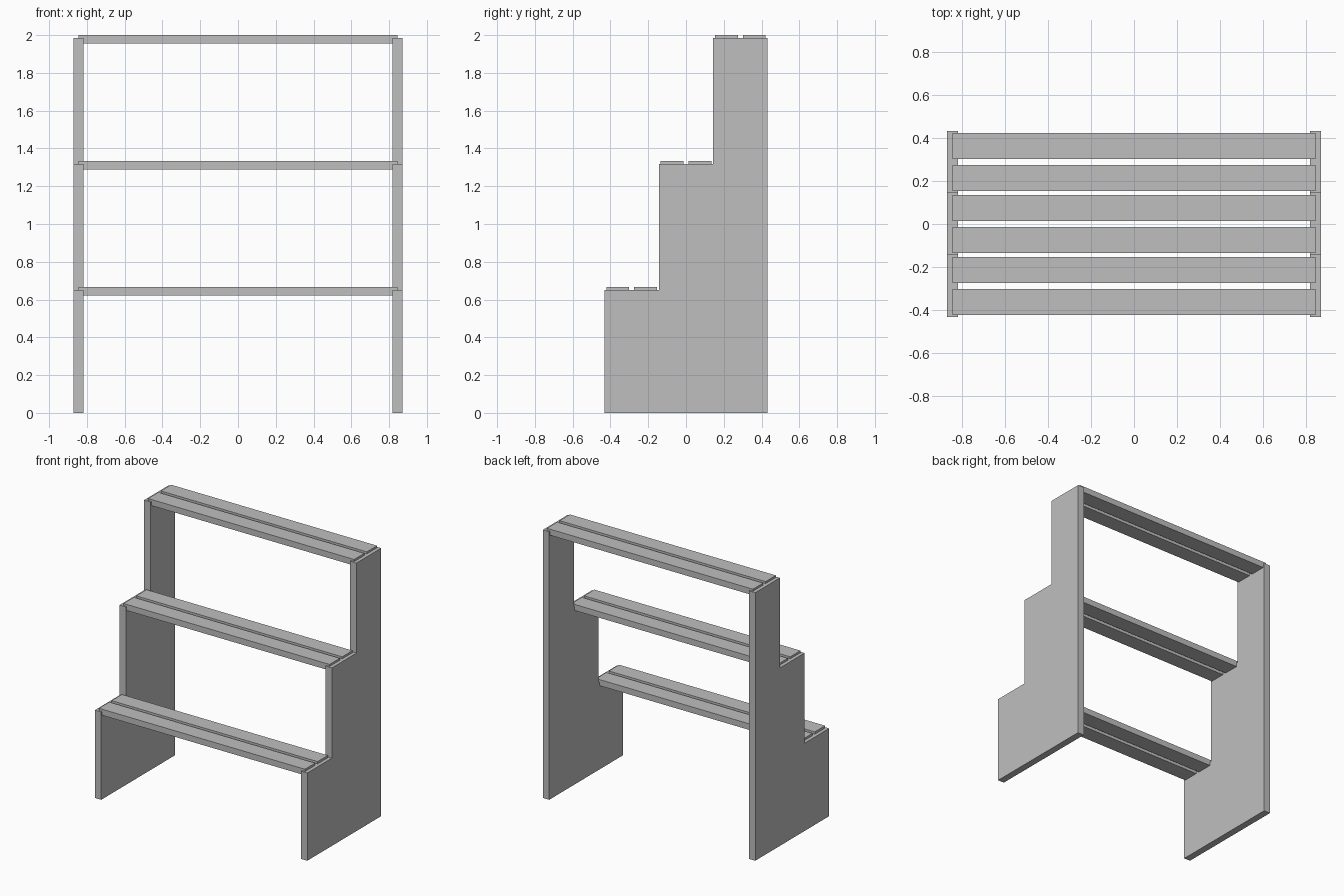
import bpy
import bmesh

cube = bpy.data.objects.get("Cube")
if cube:
    bpy.data.objects.remove(cube, do_unlink=True)

STEPS = 3
HALF_DEPTH = 0.432
TREAD = 2 * HALF_DEPTH / STEPS
PANEL_OUTER, PANEL_INNER = 0.87, 0.818
SLAT_HALF_LENGTH, SLAT_WIDTH, SLAT_THICK = 0.844, 0.12, 0.045
PANEL_TOPS = [0.65, 1.318, 1.985]
SLAT_TOPS = [0.667, 1.333, 2.0]

grey = bpy.data.materials.new("plain grey")
grey.use_nodes = True
colour = (0.52, 0.52, 0.52, 1)
grey.diffuse_color = colour
grey.node_tree.nodes["Principled BSDF"].inputs["Base Color"].default_value = colour


def add_object(name, bm):
    bmesh.ops.recalc_face_normals(bm, faces=bm.faces)
    mesh = bpy.data.meshes.new(name)
    bm.to_mesh(mesh)
    bm.free()
    mesh.materials.append(grey)
    obj = bpy.data.objects.new(name, mesh)
    bpy.context.collection.objects.link(obj)


def side_panel(name, side):
    # Stepped outline in the y-z plane, extruded to the panel thickness
    outline = [(HALF_DEPTH, 0), (-HALF_DEPTH, 0)]
    for i, top in enumerate(PANEL_TOPS):
        front = -HALF_DEPTH + i * TREAD
        outline += [(front, top), (front + TREAD, top)]
    bm = bmesh.new()
    # Each riser starts at the previous tread's back corner
    face = bm.faces.new([bm.verts.new((side * PANEL_INNER, y, z)) for y, z in outline])
    result = bmesh.ops.extrude_face_region(bm, geom=[face])
    moved = [v for v in result["geom"] if isinstance(v, bmesh.types.BMVert)]
    bmesh.ops.translate(bm, verts=moved, vec=(side * (PANEL_OUTER - PANEL_INNER), 0, 0))
    add_object(name, bm)


def slat(name, y, top):
    bm = bmesh.new()
    bmesh.ops.create_cube(bm, size=1)
    bmesh.ops.scale(bm, verts=bm.verts, vec=(2 * SLAT_HALF_LENGTH, SLAT_WIDTH, SLAT_THICK))
    bmesh.ops.translate(bm, verts=bm.verts, vec=(0, y, top - SLAT_THICK / 2))
    add_object(name, bm)


# Stepped side panels
side_panel("left_side_panel", 1)
side_panel("right_side_panel", -1)

# Two slats on every step, their ends let into the panels
for i, (step, top) in enumerate(zip(("lower", "middle", "upper"), SLAT_TOPS)):
    middle = -HALF_DEPTH + (i + 0.5) * TREAD
    for place, offset in (("front", -0.074), ("back", 0.074)):
        slat(f"{step}_{place}_slat", middle + offset, top)
